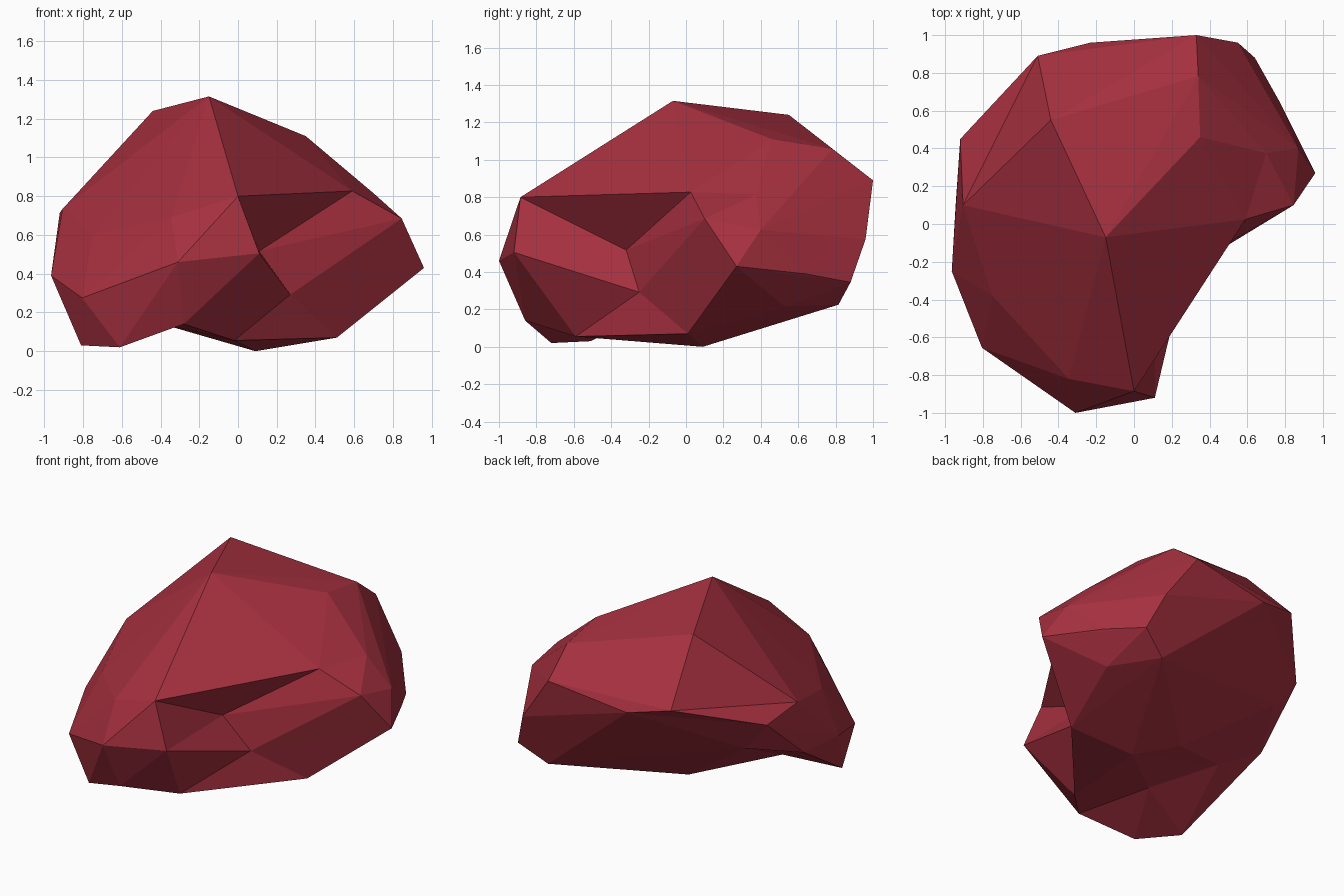
import bpy, bmesh

if "Cube" in bpy.data.objects:
    bpy.data.objects.remove(bpy.data.objects["Cube"])

# Corner points of the boulder, grouped by zone
crown = {"peak": (-.15, -.07, 1.315), "ridge": (-.44, .55, 1.24), "c": (.34, .783, 1.058),
         "d": (.35, .46, 1.11), "e": (-.51, .89, .87), "f": (-.23, .96, .81), "g": (.33, 1.0, .89)}
right = {"h": (.55, .96, .575), "i": (.64, .88, .345), "j": (.71, .645, .63), "k": (.70, .375, .815),
         "l": (.87, .40, .625), "m": (.96, .27, .43), "n": (.845, .10, .685), "p": (.775, .64, .39)}
front = {"r": (0, -.885, .80), "s": (.11, -.92, .505), "u": (-.31, -1.0, .46), "v": (-.345, -.82, .69)}
left = {"w": (-.805, -.655, .275), "x": (-.965, -.25, .39), "y": (-.92, .45, .715),
        "z": (-.905, .10, .735), "a2": (-.75, -.38, .60), "x2": (-.945, .09, .40)}
base = {"b1": (-.81, -.51, .03), "b2": (-.61, -.72, .02), "b3": (-.28, -.86, .14),
        "b4": (-.02, -.59, .055), "b5": (.09, .09, 0), "b6": (.51, .01, .07),
        "b7": (.46, .815, .225), "b8": (.66, .53, .215)}

# Boulder body: hull around the corner points
bm = bmesh.new()
v = {}
for zone in (crown, right, front, left, base):
    for name, co in zone.items():
        v[name] = bm.verts.new(co)
bmesh.ops.convex_hull(bm, input=list(bm.verts), use_existing_faces=False)
bmesh.ops.triangulate(bm, faces=bm.faces[:])


def dent(name, co, rim):
    """Replace the faces spanned by the rim corners with a fan to a new point."""
    rim = {v[r] for r in rim.split() if r in v and v[r].is_valid}
    hole = [f for f in bm.faces if all(q in rim for q in f.verts)]
    if not hole:
        return
    bmesh.ops.delete(bm, geom=hole, context='FACES')
    edges = [e for e in bm.edges if e.is_boundary]
    v[name] = bm.verts.new(co)
    for e in edges:
        bm.faces.new((e.verts[0], e.verts[1], v[name]))


def flip(a, b):
    """Turn the edge between two corners to the other diagonal."""
    e = bm.edges.get((v[a], v[b]))
    if e and len(e.link_faces) == 2:
        bmesh.ops.recalc_face_normals(bm, faces=bm.faces[:])
        bmesh.ops.rotate_edges(bm, edges=[e])


# Overhang corner and the notch under it
dent("o", (.59, .025, .827), "peak r n d k")
dent("q", (.27, -.25, .292), "r o n m b6 b4 s")
dent("t", (.11, -.32, .517), "r o n s q")
# Hollows and swells of the underside
dent("u0", (-.75, .44, .51), "b1 b2 x2 y e f b7 b5")
dent("u1", (-.70, -.03, .275), "b1 b2 x2 u0 b5")
dent("u2", (-.41, -.35, .145), "b1 b2 b3 b4 b5 u1")
dent("u3", (-.18, .23, .10), "b5 b7 u0 u1")
# Creases along the back left rim
flip("e", "u0")
flip("ridge", "y")

bmesh.ops.delete(bm, geom=[q for q in bm.verts if not q.link_faces], context='VERTS')
bmesh.ops.recalc_face_normals(bm, faces=bm.faces[:])

mesh = bpy.data.meshes.new("boulder")
bm.to_mesh(mesh)
bm.free()
boulder = bpy.data.objects.new("boulder", mesh)
bpy.context.collection.objects.link(boulder)

red = bpy.data.materials.new("dark red stone")
red.diffuse_color = (.385, .03, .05, 1)
red.use_nodes = True
red.node_tree.nodes["Principled BSDF"].inputs["Base Color"].default_value = red.diffuse_color
mesh.materials.append(red)
